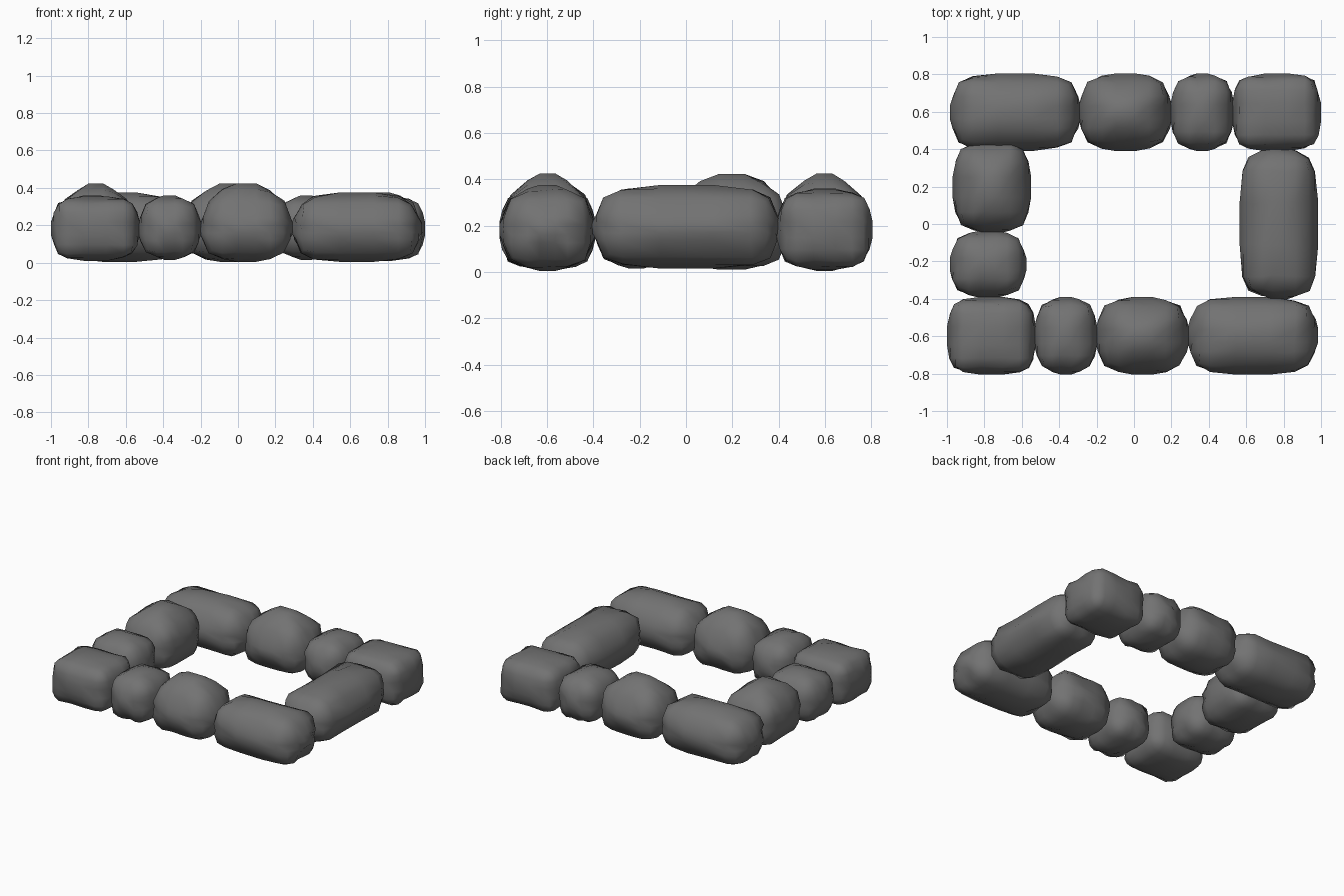
import bpy
import bmesh
import math
import random
from mathutils import Vector, Matrix

random.seed(4)
cube = bpy.data.objects.get("Cube")
if cube:
    bpy.data.objects.remove(cube, do_unlink=True)

stone_grey = bpy.data.materials.new("stone_grey")
stone_grey.use_nodes = True
GREY = (0.17, 0.17, 0.17, 1)
stone_grey.diffuse_color = GREY
stone_grey.node_tree.nodes["Principled BSDF"].inputs["Base Color"].default_value = GREY


def stone(name, xs, ys, zs, radius, crown=0.0, turned=False):
    """Rounded, slightly uneven block filling the given ranges; crown domes its top."""
    low, high = (Vector(c) for c in zip(xs, ys, (zs[0], zs[1] - crown)))
    centre, half = (low + high) / 2, (high - low) / 2
    bm = bmesh.new()
    bmesh.ops.create_cube(bm, size=2)
    bmesh.ops.subdivide_edges(bm, edges=bm.edges[:], cuts=4, use_grid_fill=True)
    for v in bm.verts:
        p, core = Vector(), Vector()
        for i in range(3):
            inner = half[i] - radius
            a = abs(v.co[i])
            size = half[i] if a > 0.9 else inner if a > 0.5 else inner * 0.4
            p[i] = math.copysign(size, v.co[i])
            core[i] = max(-inner, min(inner, p[i]))
        u = v.co.copy()
        p = core + (p - core).normalized() * radius
        # Pull in the rims of each face so the sides swell gently
        for i in range(3):
            if abs(u[i]) > 0.9:
                rim = max(abs(u[j]) for j in range(3) if j != i)
                if rim > 0.5:
                    p[i] *= 1 - 0.012 / half[i]
        if p.z > 0:
            dome = (1 - (p.x / half.x) ** 2) * (1 - (p.y / half.y) ** 2)
            p.z += crown * 1.15 * max(0, dome) * p.z / half.z
        # Chipped, uneven corners
        if sum(abs(c) > 0.5 for c in u) > 1:
            p *= 1 - random.uniform(0, 0.05)
        v.co = p + centre
    if turned:
        bmesh.ops.rotate(bm, verts=bm.verts, matrix=Matrix.Rotation(math.pi, 3, "Z"))
    mesh = bpy.data.meshes.new(name)
    bm.to_mesh(mesh)
    bm.free()
    mesh.materials.append(stone_grey)
    for face in mesh.polygons:
        face.use_smooth = True
    bpy.context.collection.objects.link(bpy.data.objects.new(name, mesh))


# Front row, repeated half a turn round as the back row
depth = (-0.805, -0.39)
for row, turned in (("front", False), ("back", True)):
    stone(row + "_corner_stone", (-1, -0.525), depth, (0.01, 0.355), 0.085, 0, turned)
    stone(row + "_small_stone", (-0.535, -0.195), depth, (0.015, 0.36), 0.1, 0.01, turned)
    stone(row + "_domed_stone", (-0.205, 0.295), depth, (0.005, 0.42), 0.12, 0.06, turned)
    stone(row + "_long_stone", (0.285, 0.985), depth, (0.005, 0.375), 0.12, 0.015, turned)

# Side rows
stone("left_long_stone", (0.565, 0.985), (-0.405, 0.41), (0.015, 0.375), 0.12, 0.01)
stone("right_domed_stone", (-0.97, -0.55), (-0.05, 0.445), (0.01, 0.42), 0.11, 0.055)
stone("right_small_stone", (-0.985, -0.575), (-0.395, -0.035), (0.015, 0.36), 0.1, 0.01)
